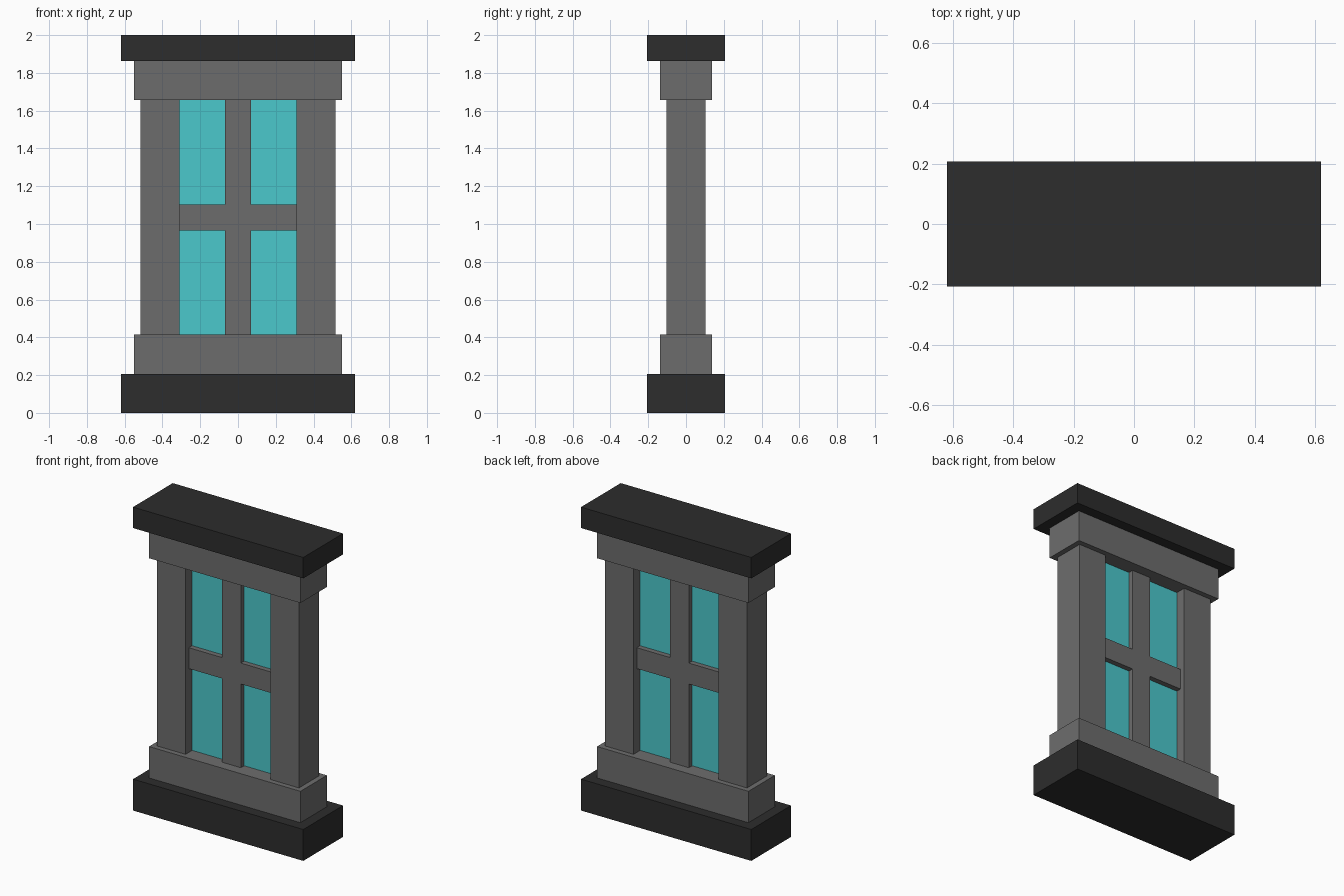
import bpy

if "Cube" in bpy.data.objects:
    bpy.data.objects.remove(bpy.data.objects["Cube"])

U = 1 / 29  # modelling unit: the whole window is 58 units tall


def material(name, rgb):
    m = bpy.data.materials.new(name)
    m.diffuse_color = (*rgb, 1)
    m.use_nodes = True
    m.node_tree.nodes["Principled BSDF"].inputs["Base Color"].default_value = m.diffuse_color
    return m


DARK = material("dark_stone", (0.026, 0.026, 0.026))
GREY = material("grey_stone", (0.152, 0.152, 0.152))
GLASS = material("cyan_glass", (0.07, 0.578, 0.604))


def block(name, x, half_y, z, mat):
    """Box from x[0]..x[1], -half_y..half_y, z[0]..z[1], in units of U."""
    bpy.ops.mesh.primitive_cube_add(
        size=1, location=((x[0] + x[1]) / 2 * U, 0, (z[0] + z[1]) / 2 * U))
    o = bpy.context.object
    o.name = name
    o.scale = ((x[1] - x[0]) * U, 2 * half_y * U, (z[1] - z[0]) * U)
    bpy.ops.object.transform_apply(location=False, rotation=False, scale=True)
    o.data.materials.append(mat)


# Stepped sill and lintel
block("base_slab", (-18, 18), 6, (0, 6), DARK)
block("lower_band", (-16, 16), 4, (6, 12), GREY)
block("upper_band", (-16, 16), 4, (48, 54), GREY)
block("top_slab", (-18, 18), 6, (54, 58), DARK)

# Side posts and the two halves of the crossbar
for side, s in (("left", -1), ("right", 1)):
    block(side + "_post", sorted((9 * s, 15 * s)), 3, (12, 48), GREY)
    block(side + "_crossbar", sorted((2 * s, 9 * s)), 2, (28, 32), GREY)

# Central upright
block("mullion", (-2, 2), 2, (12, 48), GREY)

# Four panes between the bars
for side, s in (("left", -1), ("right", 1)):
    for level, z in (("lower", (12, 28)), ("upper", (32, 48))):
        block(f"{level}_{side}_pane", sorted((2 * s, 9 * s)), 1, z, GLASS)
